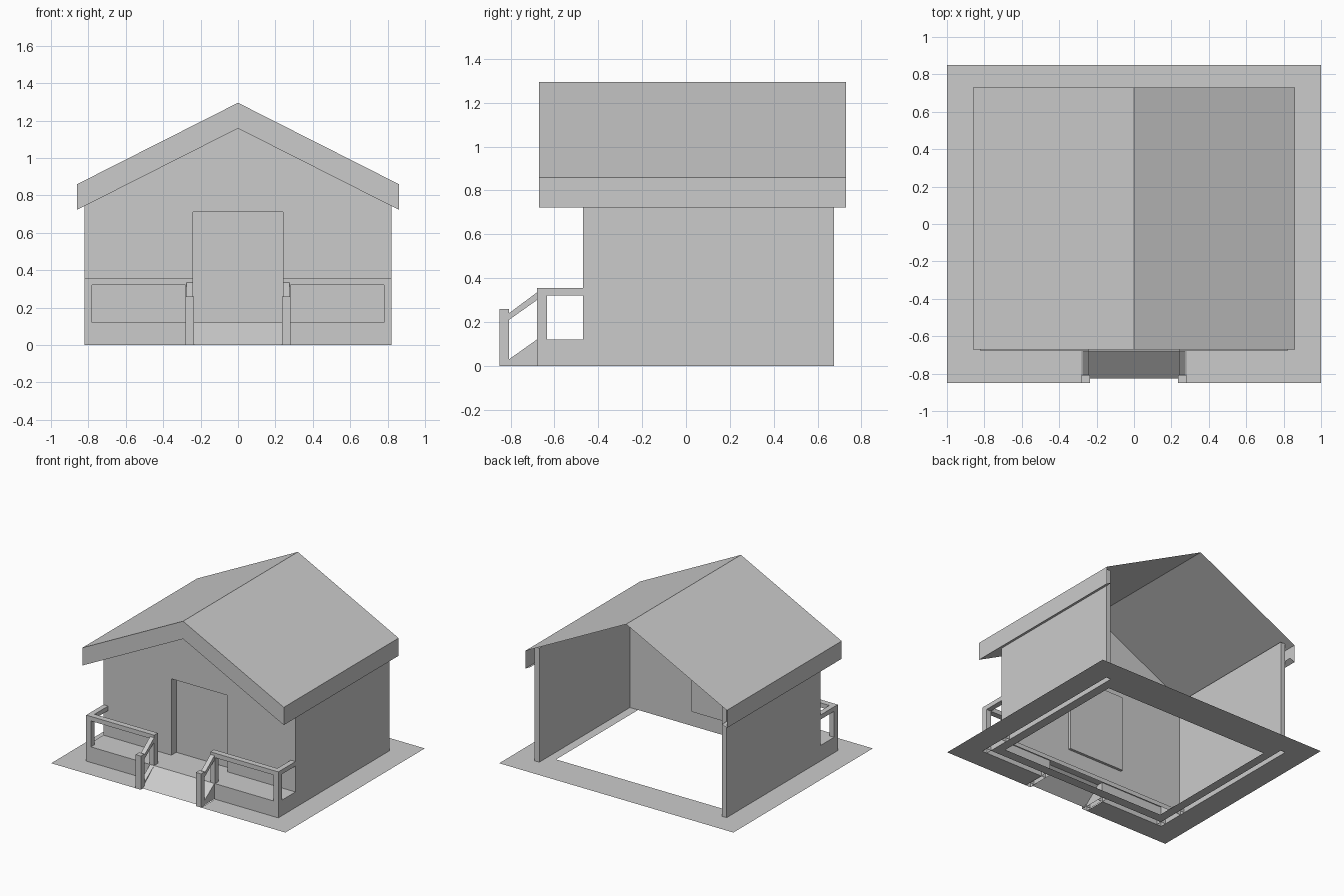
import bpy, bmesh

if "Cube" in bpy.data.objects:
    bpy.data.objects.remove(bpy.data.objects["Cube"])


def mesh(name, polys):
    """Object made from a list of polygons, each a list of 3D points."""
    bm = bmesh.new()
    for p in polys:
        bm.faces.new([bm.verts.new(v) for v in p])
    bmesh.ops.remove_doubles(bm, verts=bm.verts, dist=1e-4)
    me = bpy.data.meshes.new(name)
    bm.to_mesh(me)
    bm.free()
    ob = bpy.data.objects.new(name, me)
    bpy.context.collection.objects.link(ob)
    return ob


def flat(x0, x1, y0, y1, z):
    return [(x0, y0, z), (x1, y0, z), (x1, y1, z), (x0, y1, z)]


def prism(name, profile, x0, x1, open_bottom=False):
    """Extrude a (y, z) profile from x0 to x1."""
    n = len(profile)
    a = [(x0, y, z) for y, z in profile]
    b = [(x1, y, z) for y, z in profile]
    polys = [a[::-1], b]
    for i in range(n):
        j = (i + 1) % n
        if open_bottom and profile[i][1] == 0 and profile[j][1] == 0:
            continue
        polys.append([a[i], a[j], b[j], b[i]])
    ob = mesh(name, polys)
    bm = bmesh.new()
    bm.from_mesh(ob.data)
    bmesh.ops.recalc_face_normals(bm, faces=bm.faces)
    bm.to_mesh(ob.data)
    bm.free()
    return ob


def box(name, x0, x1, y0, y1, z0, z1):
    x0, x1 = min(x0, x1), max(x0, x1)
    return prism(name, [(y0, z0), (y1, z0), (y1, z1), (y0, z1)], x0, x1, z0 == 0)


# Main levels
EX, EZ, AZ, TH = 0.86, 0.86, 1.295, 0.137   # eave x, eave z, apex z, fascia depth
RF, RB = -0.67, 0.73                        # roof front and back
WX, WI, WF, WB = 0.82, 0.78, -0.47, 0.675   # walls
PF, PI, FZ, DX = -0.68, -0.635, 0.12, 0.24  # porch front, floor height, door half width


def roof_z(x):
    return AZ - (AZ - EZ) * abs(x) / EX


# Ground sheet, with slots under the walls and an open middle
ground = [flat(-WI, WI, 0.57, 0.85, 0), flat(-WI, WI, PI, -0.56, 0)]
for s in (-1, 1):
    for x0, x1, y0, y1 in ((WX, 1, -0.85, 0.85), (WI, WX, WB, 0.85),
                           (0.28, WX, -0.85, PF), (0.71, WI, -0.56, 0.57)):
        ground.append(flat(min(s * x0, s * x1), max(s * x0, s * x1), y0, y1, 0))
mesh("ground_sheet", ground)

# Roof: thin slopes, deep fascias at front and eaves, soffits outside the walls
slopes, fascia, soffit = [], [], []
for s in (-1, 1):
    e = s * EX
    slopes.append([(0, RF, AZ), (e, RF, EZ), (e, RB, EZ), (0, RB, AZ)][::s])
    fascia.append([(0, RF, AZ), (0, RF, AZ - TH), (e, RF, EZ - TH), (e, RF, EZ)][::s])
    fascia.append([(e, RF, EZ), (e, RF, EZ - TH), (e, RB, EZ - TH), (e, RB, EZ)][::s])
    w = s * WX
    soffit.append([(0, RF, AZ - TH), (0, WF, AZ - TH),
                   (w, WF, roof_z(WX) - TH), (w, RF, roof_z(WX) - TH)][::s])
    soffit.append([(w, RF, roof_z(WX) - TH), (w, RB, roof_z(WX) - TH),
                   (e, RB, EZ - TH), (e, RF, EZ - TH)][::s])
mesh("roof_slopes", slopes)
mesh("roof_fascia", fascia)
mesh("roof_soffit", soffit)

# Front gable wall, inner and outer skins around the doorway
skins = []
for y, d in ((WF, 1), (WF + 0.04, -1)):
    for s in (-1, 1):
        skins.append([(s * DX, y, 0), (s * WX, y, 0), (s * WX, y, roof_z(WX)),
                      (s * DX, y, roof_z(DX))][::s * d])
    skins.append([(-DX, y, 0.71), (DX, y, 0.71), (DX, y, roof_z(DX)),
                  (0, y, AZ), (-DX, y, roof_z(DX))][::d])
    skins.append([(-DX, y, 0), (DX, y, 0), (DX, y, FZ), (-DX, y, FZ)][::d])
mesh("front_wall", skins)

# Recessed door
DB = WF + 0.06
door = [[(-DX, DB, FZ), (DX, DB, FZ), (DX, DB, 0.71), (-DX, DB, 0.71)],
        flat(-DX, DX, WF, DB, 0.71)[::-1]]
for s in (-1, 1):
    door.append([(s * DX, WF, FZ), (s * DX, WF, 0.71),
                 (s * DX, DB, 0.71), (s * DX, DB, FZ)][::s])
mesh("door_recess", door)

# Porch floor and entrance ramp
mesh("porch_floor", [flat(-WI, WI, PI, WF, FZ), flat(-DX, DX, PF, PI, FZ),
                     flat(-DX, DX, WF, DB, FZ)])
mesh("entrance_ramp", [[(-DX, -0.825, 0), (DX, -0.825, 0), (DX, PF, FZ), (-DX, PF, FZ)]])

for s, side in ((-1, "left"), (1, "right")):
    # Side wall
    box(side + "_wall", s * WI, s * WX, WF, WB, 0, roof_z(WX))
    # Front porch railing frame
    box(side + "_porch_base", s * 0.28, s * WI, PF, PI, 0, FZ)
    box(side + "_porch_rail", s * 0.28, s * WI, PF, PI, 0.32, 0.355)
    box(side + "_door_post", s * DX, s * 0.28, PF, PI, 0, 0.355)
    box(side + "_corner_post", s * WI, s * WX, PF, PI, 0, 0.355)
    # Porch end railing
    box(side + "_end_base", s * WI, s * WX, PI, WF, 0, FZ)
    box(side + "_end_rail", s * WI, s * WX, PI, WF, 0.32, 0.355)
    # Ramp post, sloped handrail and side panel
    box(side + "_ramp_post", s * 0.235, s * 0.28, -0.85, -0.807, 0, 0.26)
    xs = sorted((s * DX, s * 0.275))
    prism(side + "_ramp_handrail",
          [(-0.807, 0.21), (PF, 0.30), (PF, 0.335), (-0.807, 0.24)], *xs)
    prism(side + "_ramp_side",
          [(-0.807, 0), (PF, 0), (PF, FZ), (-0.807, 0.03)], *xs, open_bottom=True)
